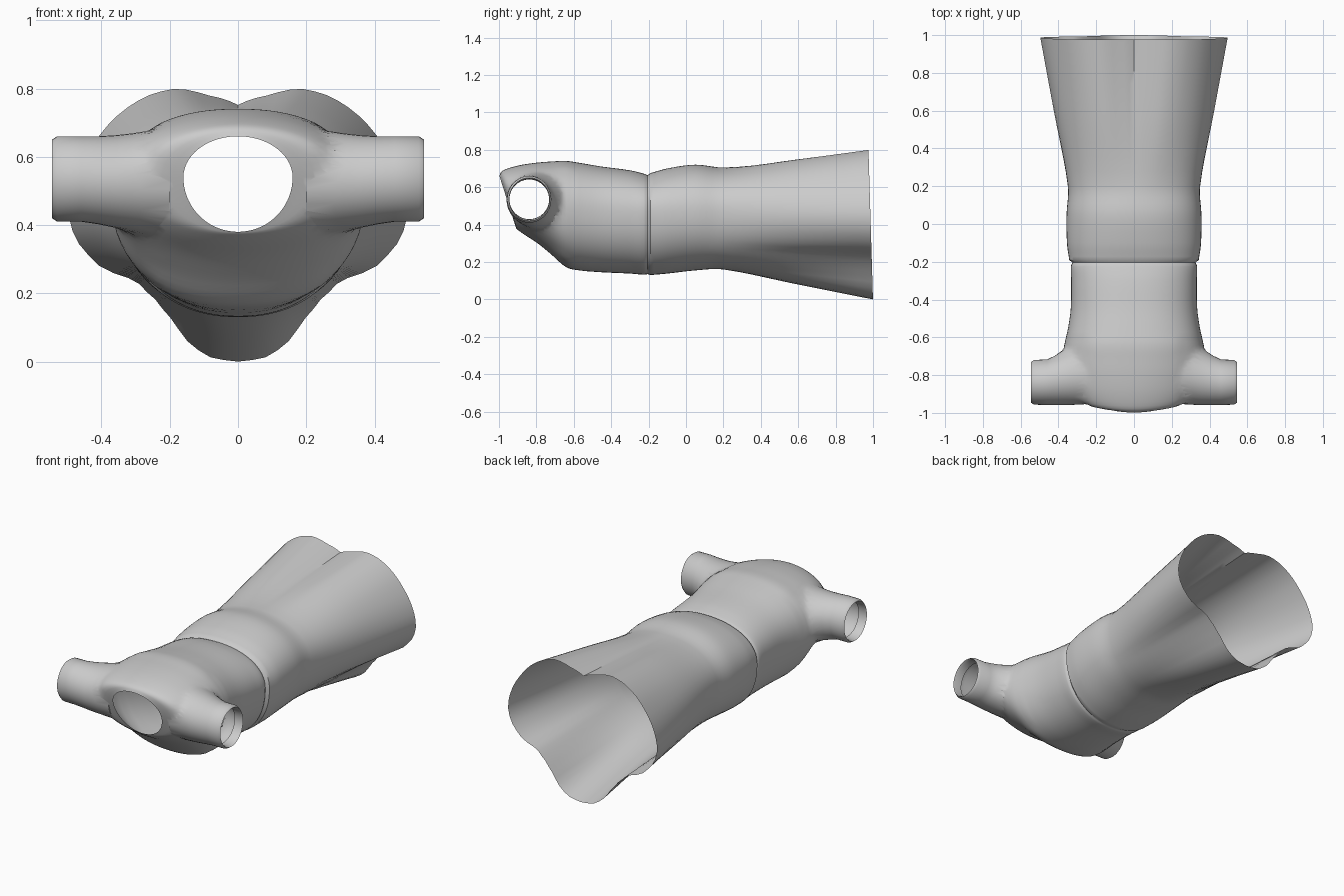
import bpy, bmesh, math

if "Cube" in bpy.data.objects:
    bpy.data.objects.remove(bpy.data.objects["Cube"])

N = 72
ZC = 0.47


def catmull(rows, steps):
    """Smoothly interpolate rows of numbers, parameterised by chord length."""
    t = [0.0]
    for a, b in zip(rows, rows[1:]):
        t.append(t[-1] + max(1e-4, math.dist(a[:4], b[:4])))
    k = len(rows)

    def slope(i, c):
        a, b = max(i - 1, 0), min(i + 1, k - 1)
        return (rows[b][c] - rows[a][c]) / (t[b] - t[a])
    out = []
    for i in range(k - 1):
        h = t[i + 1] - t[i]
        for s in range(steps):
            u = s / steps
            h00, h10 = 2*u**3 - 3*u**2 + 1, u**3 - 2*u**2 + u
            h01, h11 = -2*u**3 + 3*u**2, u**3 - u**2
            out.append([h00*rows[i][c] + h10*h*slope(i, c) + h01*rows[i+1][c]
                        + h11*h*slope(i + 1, c) for c in range(len(rows[0]))])
    return out + [list(rows[-1])]


def loft(name, rings):
    """Closed solid through rings of points, with one n-gon cap at each end."""
    bm = bmesh.new()
    vs = [[bm.verts.new(p) for p in r] for r in rings]
    for a, b in zip(vs, vs[1:]):
        for i in range(len(a)):
            j = (i + 1) % len(a)
            bm.faces.new((a[i], a[j], b[j], b[i]))
    bm.faces.new(vs[0])
    bm.faces.new(vs[-1])
    bmesh.ops.recalc_face_normals(bm, faces=bm.faces)
    me = bpy.data.meshes.new(name)
    bm.to_mesh(me)
    bm.free()
    ob = bpy.data.objects.new(name, me)
    bpy.context.collection.objects.link(ob)
    return ob


# Wavy hem outline, right half from bottom to top (x, z)
hem = [(0, 0), (.08, .012), (.14, .05), (.19, .12), (.24, .18), (.3, .24), (.4, .275),
       (.47, .35), (.495, .41), (.495, .48), (.465, .57), (.415, .65), (.36, .715),
       (.27, .777), (.18, .80), (.09, .78), (0, .752)]
hem_polar = [(math.atan2(z - ZC, x), math.hypot(x, z - ZC)) for x, z in hem]


def hem_radius(th):
    a = math.asin(max(-1, min(1, math.sin(th))))
    for (a0, r0), (a1, r1) in zip(hem_polar, hem_polar[1:]):
        if a <= a1 + 1e-9:
            return r0 + (r1 - r0) * (a - a0) / (a1 - a0)
    return hem_polar[-1][1]


def section(y, w, top, bot, zc, n, shear, blend):
    pts = []
    for i in range(N):
        th = 2 * math.pi * i / N
        c, s = math.cos(th), math.sin(th)
        h = top - zc if s > 0 else zc - bot
        r = (abs(c / w)**n + abs(s / h)**n)**(-1 / n)
        r += (hem_radius(th) - r) * blend
        z = zc + r * s
        pts.append((r * c, y - shear * (z - 0.52), z))
    return pts


# Skirt and bodice: y, half width, top, bottom, mid height, roundness, shear, hem blend
skirt = [(.984, .35, .705, .16, ZC, 2.2, .03, 1), (.59, .35, .705, .16, ZC, 2.2, .015, .5),
         (.2, .35, .705, .16, ZC, 2.2, 0, 0), (.05, .357, .72, .155, ZC, 2.2, 0, 0),
         (-.1, .355, .70, .138, ZC, 2.2, 0, 0), (-.19, .343, .675, .13, ZC, 2.2, 0, 0)]
bodice = [(-.205, .326, .664, .135, ZC, 2.2, 0, 0), (-.225, .334, .672, .132, ZC, 2.2, 0, 0),
          (-.3, .333, .69, .138, ZC, 2.2, 0, 0), (-.45, .335, .71, .145, ZC, 2.25, 0, 0),
          (-.57, .353, .73, .155, ZC, 2.3, 0, 0), (-.64, .372, .74, .172, ZC, 2.3, 0, 0),
          (-.72, .375, .737, .24, .49, 2.2, 0, 0), (-.80, .37, .73, .30, .51, 2.1, .03, 0),
          (-.88, .345, .715, .345, .53, 2.0, .1, 0), (-.935, .28, .69, .37, .54, 2.0, .25, 0),
          (-.953, .16, .66, .38, .54, 2.0, .32, 0)]
rows = catmull(skirt, 5) + catmull(bodice, 4)
dress = loft("dress", [section(*r) for r in rows])

# Sleeves: x, centre y, y radius, centre z, z radius; ends fold inward as a cuff
sleeve = [(.2, -.80, .15, .53, .15), (.30, -.80, .160, .525, .148), (.36, -.81, .155, .525, .138),
          (.41, -.832, .132, .532, .127), (.46, -.838, .121, .535, .125),
          (.53, -.838, .118, .535, .125), (.545, -.838, .108, .535, .115),
          (.53, -.838, .106, .535, .108), (.49, -.838, .106, .535, .106)]
helpers = []
for side in (1, -1):
    rings = []
    for x, cy, ry, cz, rz in sleeve:
        rings.append([(side * x, cy + ry * math.cos(a), cz + rz * math.sin(a))
                      for a in (2 * math.pi * i / 40 for i in range(40))])
    ob = loft("sleeve_helper", rings)
    ob.hide_render = True
    helpers.append(ob)
    mod = dress.modifiers.new("join_sleeve", 'BOOLEAN')
    mod.operation, mod.solver, mod.object = 'UNION', 'EXACT', ob

# Apply the union, then open the hem, neck and cuffs
dg = bpy.context.evaluated_depsgraph_get()
me = bpy.data.meshes.new_from_object(dress.evaluated_get(dg))
dress.modifiers.clear()
dress.data = me
for ob in helpers:
    bpy.data.objects.remove(ob)
bm = bmesh.new()
bm.from_mesh(me)
caps = [f for f in bm.faces if len(f.verts) >= 36]
bmesh.ops.delete(bm, geom=caps, context='FACES')

# Soften the sleeve joins
join = [v for v in bm.verts if .24 < abs(v.co.x) < .43 and v.co.y < -.6]
for _ in range(6):
    bmesh.ops.smooth_vert(bm, verts=join, factor=.5, use_axis_x=True,
                          use_axis_y=True, use_axis_z=True)
bm.to_mesh(me)
bm.free()

bpy.context.view_layer.objects.active = dress
dress.select_set(True)
bpy.ops.object.shade_smooth_by_angle(angle=math.radians(35))
